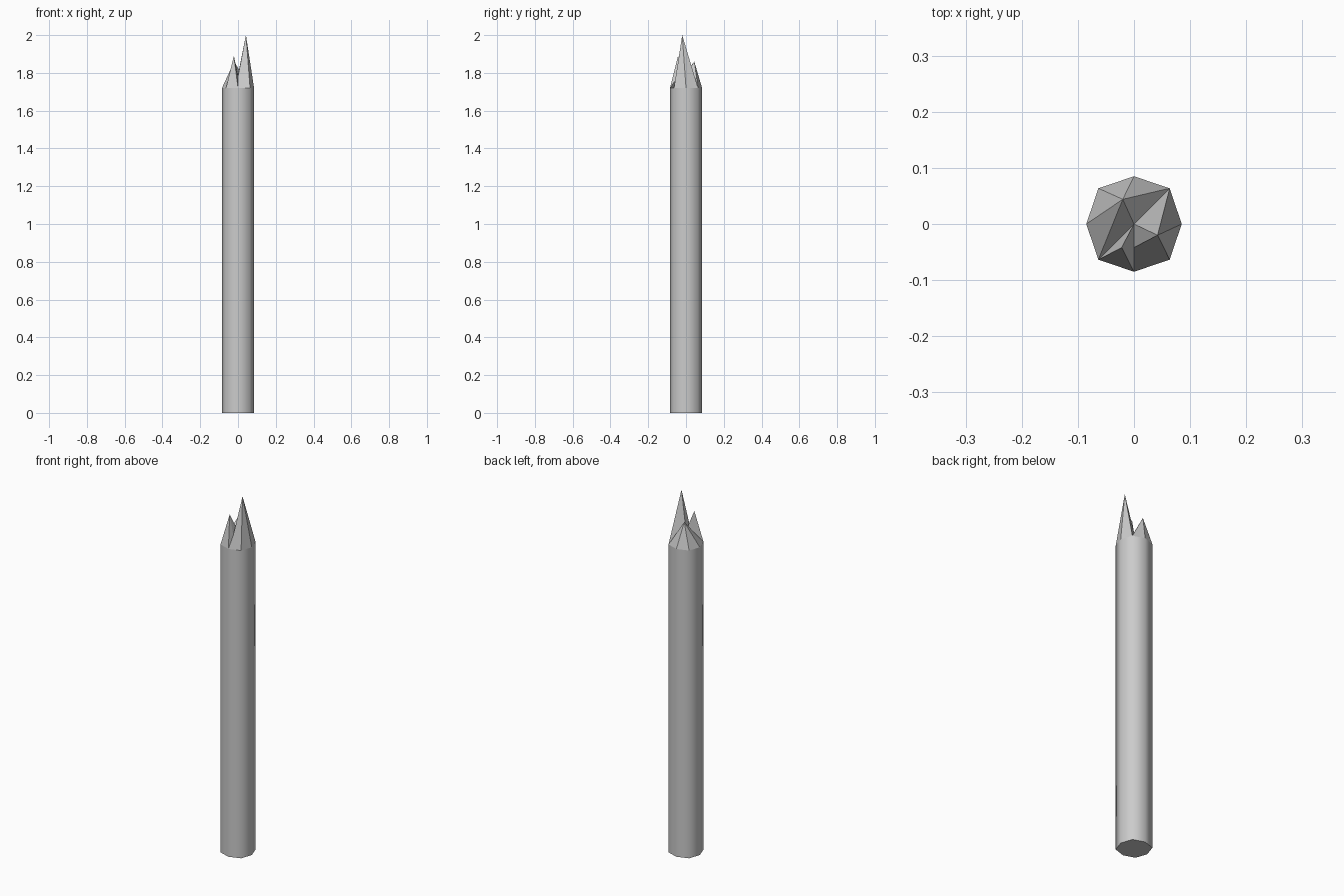
import bpy
import bmesh
from math import cos, sin, pi

default = bpy.data.objects.get("Cube")
if default:
    bpy.data.objects.remove(default, do_unlink=True)

SHOULDER = 1.72

# Single plain grey material
grey = bpy.data.materials.new("weathered grey")
grey.use_nodes = True
colour = (0.6, 0.6, 0.6, 1)
grey.diffuse_color = colour
grey.node_tree.nodes["Principled BSDF"].inputs["Base Color"].default_value = colour


def ring(bm, z):
    """Slightly uneven octagon, starting at +x and running anticlockwise."""
    verts = []
    for i in range(8):
        r = 0.09 if i % 2 else 0.085
        verts.append(bm.verts.new((r * cos(i * pi / 4), r * sin(i * pi / 4), z)))
    return verts


def finish(bm, name):
    mesh = bpy.data.meshes.new(name)
    bm.to_mesh(mesh)
    bm.free()
    mesh.materials.append(grey)
    obj = bpy.data.objects.new(name, mesh)
    bpy.context.collection.objects.link(obj)
    return obj


# Post: smooth octagonal shaft with a flat, sharp-edged foot
bm = bmesh.new()
low, high = ring(bm, 0), ring(bm, SHOULDER)
for i in range(8):
    j = (i + 1) % 8
    bm.faces.new((low[i], low[j], high[j], high[i])).smooth = True
foot = bm.faces.new(low[::-1])
for edge in foot.edges:
    edge.smooth = False
finish(bm, "post")

# Splintered tip: three jagged peaks around a low core
bm = bmesh.new()
rim = ring(bm, SHOULDER)
tall = bm.verts.new((0.042, -0.02, 2.0))
middle = bm.verts.new((-0.022, -0.042, 1.89))
short = bm.verts.new((-0.02, 0.044, 1.86))
core = bm.verts.new((0, 0, 1.79))
notch = bm.verts.new((0, -0.042, 1.78))


def fan(peak, first, last):
    """Triangles from a peak down to consecutive rim corners."""
    for i in range(first, last):
        bm.faces.new((peak, rim[i % 8], rim[(i + 1) % 8]))


fan(short, 1, 5)
fan(middle, 5, 6)
fan(tall, 7, 9)
for corners in (
    (short, core, rim[1]), (short, rim[5], core),
    (core, tall, rim[1]), (core, notch, tall),
    (core, rim[5], middle), (core, middle, notch),
    (middle, rim[6], notch), (notch, rim[6], rim[7], tall),
):
    bm.faces.new(corners)
bm.normal_update()
for face in bm.faces:
    if face.normal.z < 0:
        face.normal_flip()
finish(bm, "splintered_tip")
